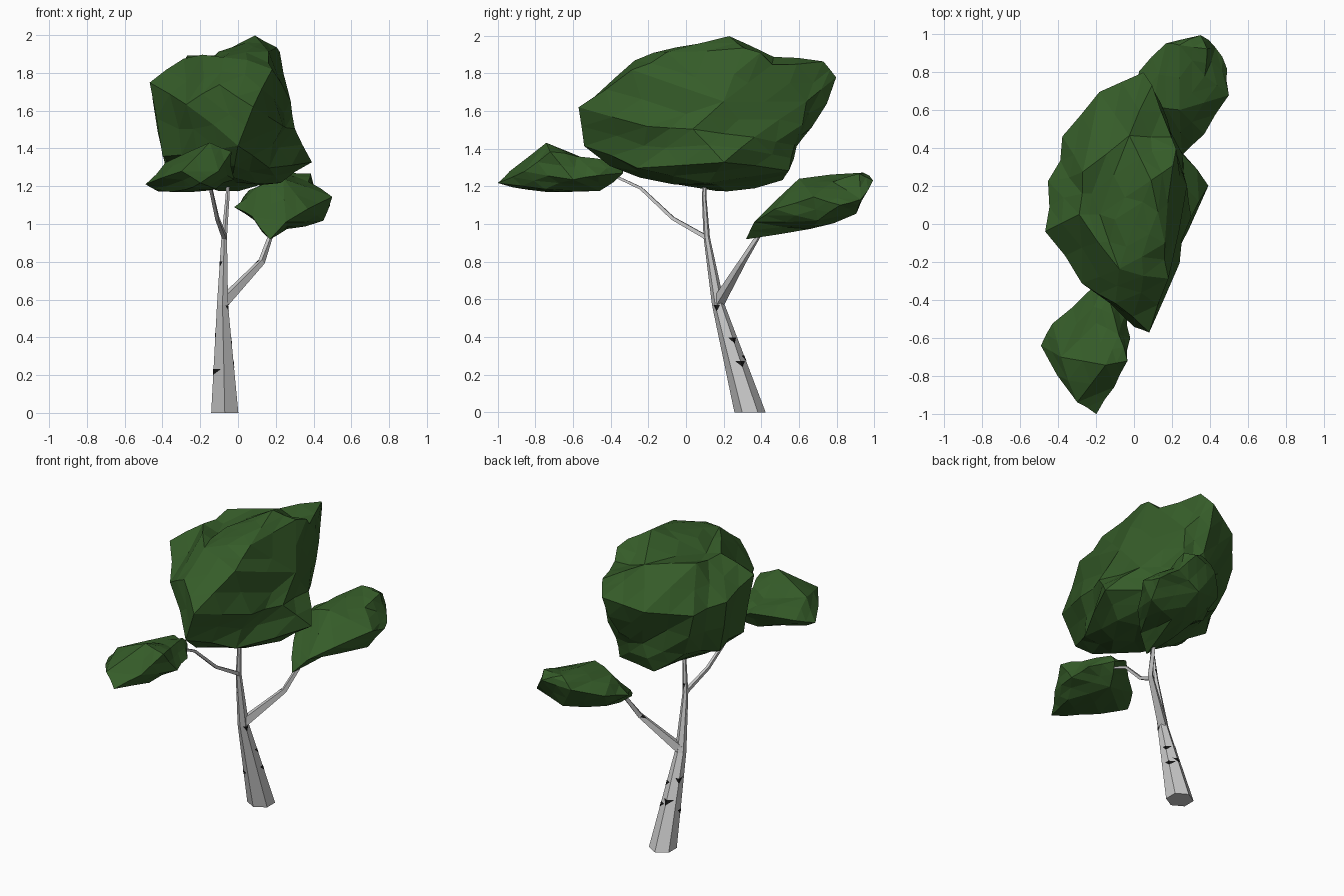
import bpy, bmesh, math, random
from mathutils import Vector

if "Cube" in bpy.data.objects:
    bpy.data.objects.remove(bpy.data.objects["Cube"])

random.seed(4)


def material(name, rgb):
    m = bpy.data.materials.new(name)
    m.diffuse_color = (*rgb, 1)
    m.use_nodes = True
    m.node_tree.nodes["Principled BSDF"].inputs["Base Color"].default_value = m.diffuse_color
    return m


LEAF = material("leaf_green", (0.036, 0.108, 0.022))
DARK = material("bark_black", (0.008, 0.008, 0.008))


def finish(bm, name, mat=None):
    me = bpy.data.meshes.new(name)
    bm.to_mesh(me)
    bm.free()
    ob = bpy.data.objects.new(name, me)
    bpy.context.collection.objects.link(ob)
    if mat:
        me.materials.append(mat)
    return ob


def tube(name, path, sides, phase=math.pi / 2, level=False):
    """Tapered faceted tube through (x, y, z, radius) stations."""
    pts = [Vector(p[:3]) for p in path]
    rings = []
    for i, p in enumerate(pts):
        d = pts[min(i + 1, len(pts) - 1)] - pts[max(i - 1, 0)]
        u = Vector((1, 0, 0)) if level else d.cross(Vector((0, 0, 1))).normalized()
        w = Vector((0, 1, 0)) if level else u.cross(d).normalized()
        angles = [phase + math.tau * k / sides for k in range(sides)]
        rings.append([p + path[i][3] * (u * math.cos(a) + w * math.sin(a)) for a in angles])
    bm = bmesh.new()
    vs = [[bm.verts.new(c) for c in r] for r in rings]
    for a, b in zip(vs, vs[1:]):
        for k in range(sides):
            n = (k + 1) % sides
            bm.faces.new((a[k], a[n], b[n], b[k]))
    bm.faces.new(vs[0])
    bm.faces.new(vs[-1])
    bmesh.ops.recalc_face_normals(bm, faces=bm.faces)
    finish(bm, name)
    return rings


def bark_marks(name, rings, marks):
    """Dark chevrons wrapped over tube corners: (segment, fraction, corner)."""
    bm = bmesh.new()
    n = len(rings[0])
    for seg, t, k in marks:
        low_c, high_c = (sum(rings[s], Vector()) / n for s in (seg, seg + 1))

        def corner(j, f):
            mid = low_c.lerp(high_c, f)
            rim = rings[seg][j % n].lerp(rings[seg + 1][j % n], f)
            return mid + (rim - mid) * 1.03

        h = 0.017 / (high_c - low_c).length
        top, low = corner(k, t + h), corner(k, t - h)
        for side, reach in ((-1, 0.5), (1, 0.75)):
            tip = corner(k, t + h).lerp(corner(k + side, t + h), reach)
            tri = (top, low, tip) if side > 0 else (low, top, tip)
            bm.faces.new([bm.verts.new(c) for c in tri])
    finish(bm, name, DARK)


def foliage(name, centre, size, points, rough):
    """Faceted clump: net over the points, subdivided and roughened."""
    c = Vector(centre)
    bm = bmesh.new()
    target = {}
    for p in points:
        d = Vector(p) - c
        v = bm.verts.new(Vector([d[i] / size[i] for i in range(3)]).normalized())
        target[v] = Vector(p)
    bmesh.ops.convex_hull(bm, input=list(bm.verts))
    for v, p in target.items():
        v.co = p
    bmesh.ops.recalc_face_normals(bm, faces=bm.faces)
    bmesh.ops.subdivide_edges(bm, edges=list(bm.edges), cuts=1, use_grid_fill=True)
    bmesh.ops.triangulate(bm, faces=list(bm.faces))
    bm.normal_update()
    moves = [(v, v.normal * random.uniform(-0.5, 1.2) * rough) for v in bm.verts if v not in target]
    for v, m in moves:
        v.co += m
    bmesh.ops.recalc_face_normals(bm, faces=bm.faces)
    finish(bm, name, LEAF)


# Trunk and two branches
trunk = tube("trunk", [(-0.07, 0.34, 0, 0.083), (-0.082, 0.172, 0.57, 0.034),
                       (-0.073, 0.11, 0.93, 0.017), (-0.055, 0.096, 1.15, 0.012),
                       (-0.05, 0.108, 1.3, 0.01)], 6, level=True)
right = tube("right_branch", [(-0.075, 0.175, 0.59, 0.034), (0.125, 0.3, 0.8, 0.019),
                              (0.17, 0.38, 0.93, 0.014), (0.2, 0.45, 1.02, 0.01)], 4, math.pi / 4)
tube("left_branch", [(-0.07, 0.115, 0.925, 0.016), (-0.11, -0.07, 1.03, 0.013),
                     (-0.145, -0.24, 1.19, 0.011), (-0.16, -0.4, 1.265, 0.009)], 4, math.pi / 4)

# Dark bark marks
bark_marks("trunk_marks", trunk, [(0, 0.38, 2), (0, 0.45, 5), (0, 0.67, 5), (0, 0.97, 4),
                                  (0, 0.5, 0), (0, 0.72, 1), (1, 0.6, 2), (2, 0.2, 0)])
bark_marks("branch_marks", right, [(0, 0.93, 1)])

# Main crown
foliage("main_crown", (-0.04, 0.12, 1.55), (0.42, 0.68, 0.4), [
    (0.09, 0.23, 2.0), (0.21, 0.31, 1.94), (0, 0, 1.93), (-0.29, 0.05, 1.88), (-0.08, -0.24, 1.89),
    (0.16, -0.1, 1.91), (-0.26, 0.27, 1.87), (-0.02, 0.46, 1.87), (0.09, 0.72, 1.85), (0.05, 0.8, 1.78),
    (0.27, 0.2, 1.65), (0.14, 0.64, 1.65), (0.2, 0.46, 1.85), (-0.18, 0.05, 1.85),
    (-0.47, -0.04, 1.75), (-0.43, 0.22, 1.66), (-0.36, 0.45, 1.64), (-0.17, 0.68, 1.7),
    (-0.26, -0.3, 1.63), (-0.1, -0.42, 1.74), (0.08, -0.57, 1.62), (0, -0.53, 1.42),
    (0.17, -0.28, 1.81), (0.22, -0.2, 1.52), (0.28, 0.04, 1.5), (-0.08, 0.57, 1.42),
    (0.38, 0.2, 1.33), (0.22, 0.12, 1.23), (0.25, 0.36, 1.46), (0.1, 0.55, 1.28),
    (0, 0.22, 1.18), (-0.03, -0.25, 1.24), (-0.38, -0.02, 1.37), (-0.37, 0.2, 1.33),
    (-0.2, 0.1, 1.22), (-0.28, 0.42, 1.35), (-0.12, 0.5, 1.25), (0.02, 0.66, 1.52),
    (0.15, -0.25, 1.31), (-0.2, -0.25, 1.38), (0.1, 0.57, 1.42)], 0.022)

# Low crown at the front left
foliage("left_crown", (-0.23, -0.65, 1.28), (0.24, 0.33, 0.12), [
    (-0.49, -0.64, 1.21), (-0.42, -0.53, 1.25), (-0.22, -0.35, 1.31), (-0.13, -0.33, 1.27),
    (-0.05, -0.47, 1.26), (-0.03, -0.6, 1.24), (-0.04, -0.72, 1.38), (-0.1, -0.86, 1.28),
    (-0.2, -0.99, 1.22), (-0.3, -0.94, 1.28), (-0.15, -0.74, 1.42), (-0.38, -0.7, 1.32),
    (-0.2, -0.52, 1.34), (-0.28, -0.84, 1.18), (-0.12, -0.75, 1.19), (-0.2, -0.46, 1.18),
    (-0.42, -0.64, 1.18), (-0.14, -0.38, 1.32), (-0.08, -0.58, 1.36)], 0.01)

# Low crown at the back right
foliage("right_crown", (0.26, 0.7, 1.11), (0.25, 0.34, 0.15), [
    (0.17, 0.32, 0.92), (0.25, 0.37, 1.01), (0.37, 0.47, 1.08), (0.49, 0.68, 1.14),
    (0.49, 0.82, 1.1), (0.43, 0.93, 1.13), (0.35, 0.99, 1.23), (0.17, 0.95, 1.2),
    (0.03, 0.8, 1.14), (-0.01, 0.62, 1.09), (0.08, 0.47, 1.04), (0.1, 0.62, 1.2),
    (0.24, 0.6, 1.24), (0.37, 0.78, 1.22), (0.24, 0.94, 1.27), (0.26, 0.9, 1.06),
    (0.45, 0.7, 1.02), (0.26, 0.66, 0.97), (0.1, 0.68, 1.01), (0.38, 0.92, 1.26)], 0.01)
